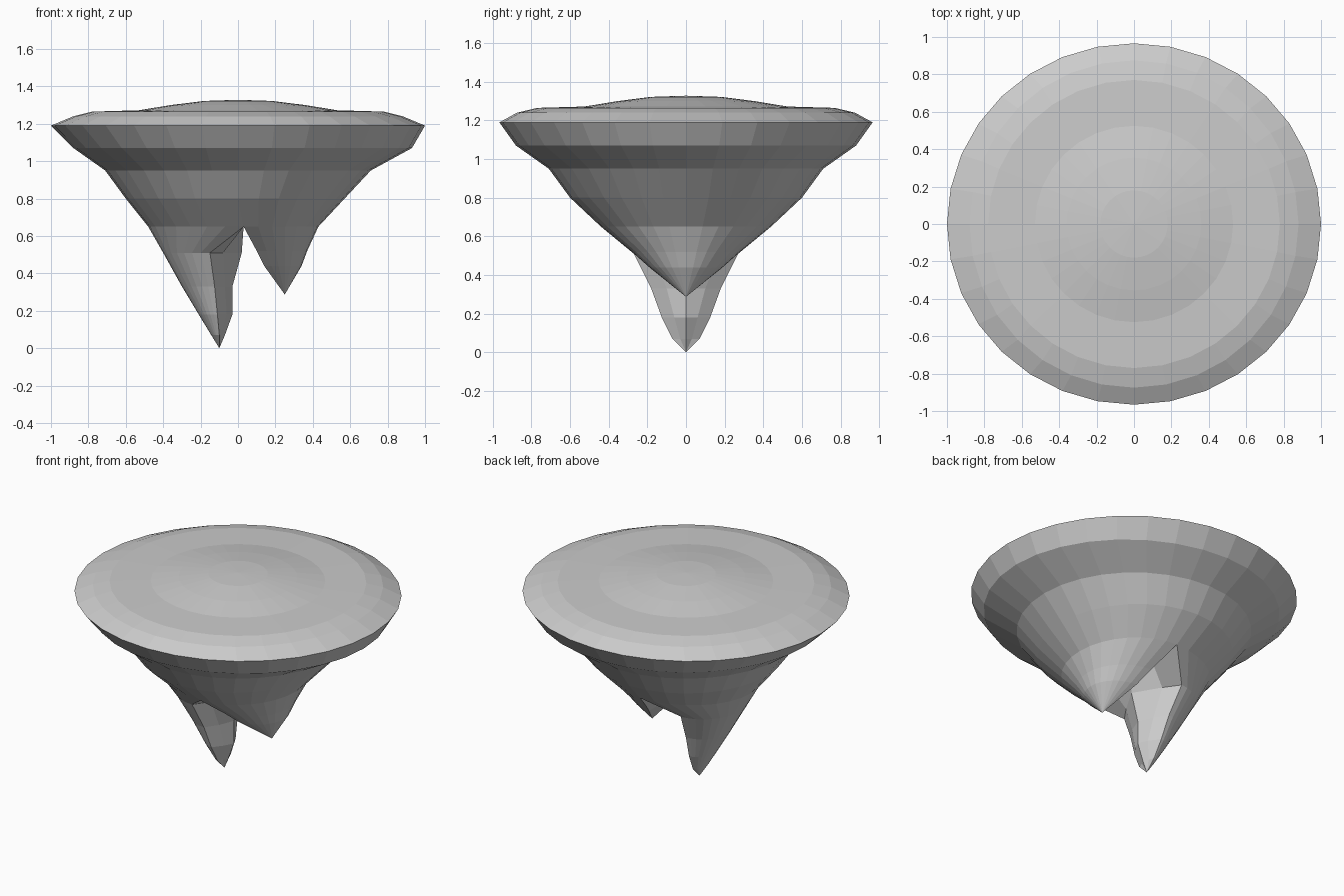
import bpy, bmesh
from math import cos, sin, pi

if "Cube" in bpy.data.objects:
    bpy.data.objects.remove(bpy.data.objects["Cube"])

N = 32
bm = bmesh.new()


def ring(z, left, right, y, cx=0.0):
    verts = []
    for i in range(N):
        a = 2 * pi * i / N
        rx = right if cos(a) > 0 else left
        verts.append(bm.verts.new((cx + rx * cos(a), y * sin(a), z)))
    return verts


def bridge(a, b):
    n = len(a)
    for i in range(n):
        j = (i + 1) % n
        bm.faces.new((a[i], a[j], b[j], b[i]))


def fan(loop, tip):
    t = bm.verts.new(tip)
    for i in range(len(loop)):
        bm.faces.new((loop[i], loop[(i + 1) % len(loop)], t))


# Domed top, rim and tapering underside: z, left radius, right radius, y radius
levels = [
    (1.322, .18, .18, .18), (1.30, .36, .36, .355), (1.272, .53, .53, .525),
    (1.265, .78, .78, .77), (1.24, .88, .88, .875), (1.19, 1.0, 1.0, .966),
    (1.07, .88, .93, .88), (.95, .71, .71, .71), (.80, .60, .57, .60),
]
rings = [ring(*l) for l in levels]
rings.append(ring(.65, .51, .40, .44, .03))
for a, b in zip(rings, rings[1:]):
    bridge(a, b)
fan(rings[0], (0, 0, 1.328))

# Ridge of the notch, shared by both spikes
base = rings[-1]
ridge = [bm.verts.new((.03, y, .65)) for y in (-.2, 0, .2)]


def spike(start, inner, sections, tip):
    # Half-round outer shell closed by a faceted inner wall
    loop = [base[(start + i) % N] for i in range(17)] + inner
    for z, cx, rx, ry, xs, xm, yi in sections:
        new = []
        for i in range(17):
            a = 2 * pi * (start + i) / N
            new.append(bm.verts.new((cx + rx * cos(a), ry * sin(a), z)))
        s = 1 if start == 24 else -1
        for x, y in ((xs, s * yi), (xm, 0), (xs, -s * yi)):
            new.append(bm.verts.new((x, y, z)))
        bridge(loop, new)
        loop = new
    fan(loop, tip)


# Long left spike: z, arc centre x, x radius, y radius, inner side x, inner middle x, inner y
spike(8, ridge, [
    (.51, -.15, .25, .27, -.08, .02, .17),
    (.33, -.125, .175, .18, -.07, -.03, .10),
    (.18, -.11, .10, .125, -.06, -.03, .06),
    (.07, -.10, .043, .07, -.09, -.07, .03),
], (-.10, 0, 0))

# Short right spike
spike(24, ridge[::-1], [
    (.52, .10, .27, .28, .10, .10, .14),
    (.44, .14, .20, .19, .14, .14, .09),
], (.25, 0, .287))

bmesh.ops.recalc_face_normals(bm, faces=bm.faces[:])
mesh = bpy.data.meshes.new("floating_rock")
bm.to_mesh(mesh)
bm.free()
rock = bpy.data.objects.new("floating_rock", mesh)
bpy.context.collection.objects.link(rock)
